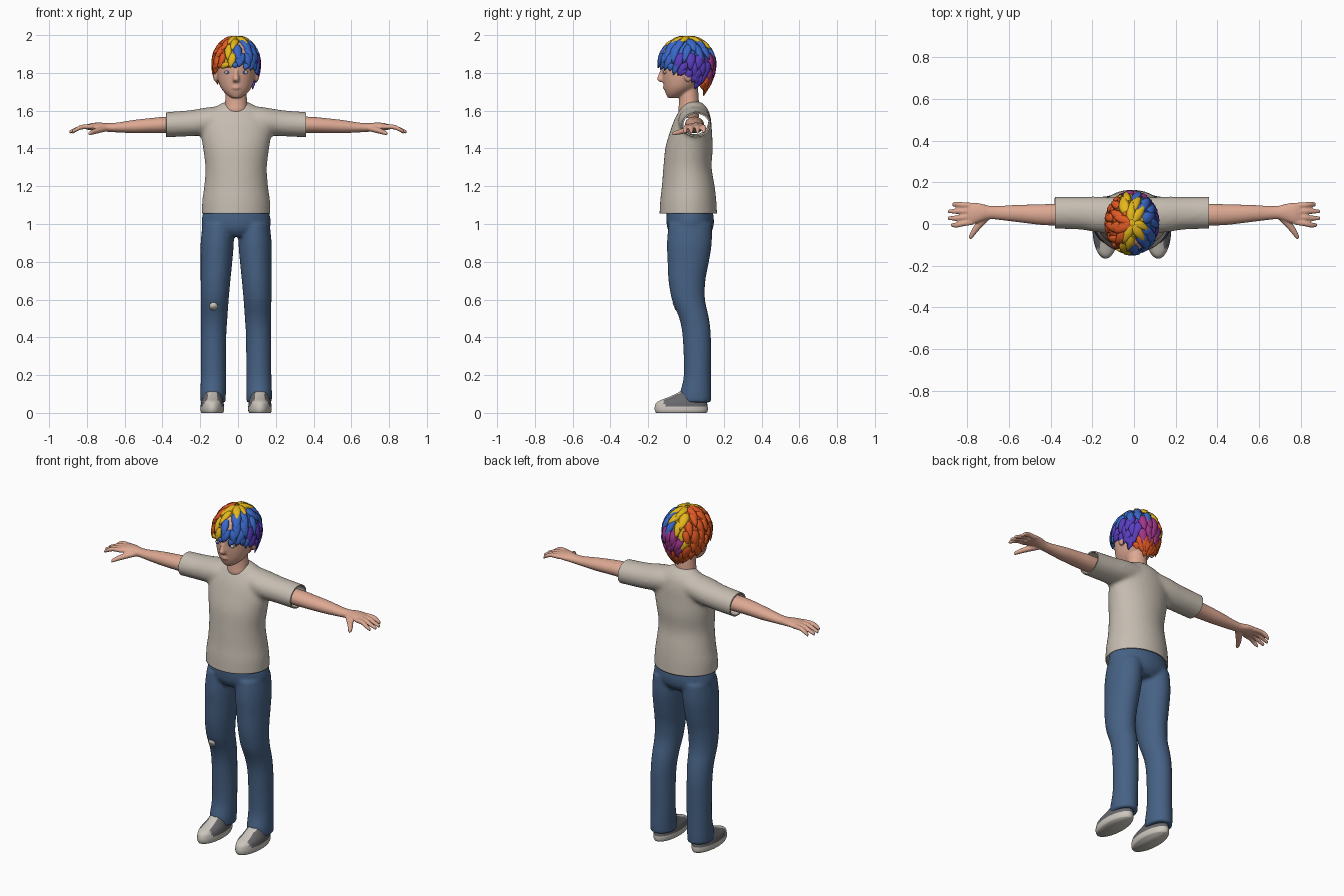
import bpy, bmesh, math, random
from math import sin, cos, pi
from mathutils import Vector, Matrix

random.seed(4)
if "Cube" in bpy.data.objects:
    bpy.data.objects.remove(bpy.data.objects["Cube"])
CX = -0.01
X, Y, Z = Vector((1, 0, 0)), Vector((0, 1, 0)), Vector((0, 0, 1))


def material(name, code):
    rgb = [(int(code[i:i + 2], 16) / 255) ** 2.2 for i in (0, 2, 4)]
    m = bpy.data.materials.new(name)
    m.use_nodes = True
    m.diffuse_color = (*rgb, 1)
    m.node_tree.nodes["Principled BSDF"].inputs["Base Color"].default_value = (*rgb, 1)
    return m


SHIRT = material("shirt beige", "C4BBAF")
DENIM = material("denim blue", "486284")
SKIN = material("skin", "DCA791")
WHITE = material("shoe off white", "CAC4BB")
GREY = material("shoe grey", "68686C")
HAIR = [material("hair " + n, c) for n, c in (
    ("orange", "E25A28"), ("yellow", "E3B522"), ("blue", "3C68C8"),
    ("purple", "5A40BE"), ("magenta", "A03A8C"))]


def finish(name, bm, mats, voxel=0, x=CX, smooth=4):
    """Turn a bmesh into a smooth object, fusing its parts when voxel is set."""
    bmesh.ops.recalc_face_normals(bm, faces=bm.faces)
    for f in bm.faces:
        f.smooth = True
    me = bpy.data.meshes.new(name)
    bm.to_mesh(me)
    bm.free()
    ob = bpy.data.objects.new(name, me)
    bpy.context.collection.objects.link(ob)
    for m in mats:
        me.materials.append(m)
    ob.location.x = x
    if voxel:
        r = ob.modifiers.new("fuse", "REMESH")
        r.mode, r.voxel_size, r.use_smooth_shade = "VOXEL", voxel, True
        s = ob.modifiers.new("soften", "SMOOTH")
        s.factor, s.iterations = 0.5, smooth
    return ob


def loft(bm, rings, u=X, v=Y, side=1, n=24, steps=4):
    """Closed tube through rings (x, y, z, radius u, radius v), eased between."""
    rows = []
    for i in range(len(rings) - 1):
        a, b = Vector(rings[i]), Vector(rings[i + 1])
        p = Vector(rings[max(i - 1, 0)])
        q = Vector(rings[min(i + 2, len(rings) - 1)])
        for k in range(steps):
            t = k / steps
            rows.append(a + (b - p) * t / 2 + (p - a * 2.5 + b * 2 - q / 2) * t * t
                        + (a * 1.5 - p / 2 - b * 1.5 + q / 2) * t ** 3)
    rows.append(Vector(rings[-1]))
    loops = []
    for r in rows:
        loop = []
        for j in range(n):
            a = 2 * pi * j / n
            p = Vector(r[:3]) + u * r[3] * cos(a) + v * r[4] * sin(a)
            loop.append(bm.verts.new((p.x * side, p.y, p.z)))
        loops.append(loop)
    for a, b in zip(loops, loops[1:]):
        for j in range(n):
            k = (j + 1) % n
            bm.faces.new((a[j], a[k], b[k], b[j]))
    bm.faces.new(loops[0])
    bm.faces.new(loops[-1])


def upright(bm, rows):
    """Loft centred on x = 0 from (z, y, half width, half depth)."""
    loft(bm, [(0, y, z, a, b) for z, y, a, b in rows], n=32)


def blob(bm, pos, size):
    bmesh.ops.create_uvsphere(bm, u_segments=16, v_segments=10, radius=1,
                              matrix=Matrix.Translation(pos) @ Matrix.Diagonal((*size, 1)))


# Shirt: torso and sleeves fused, then cut open at hem and cuffs
bm = bmesh.new()
upright(bm, [(1.02, .012, .182, .154), (1.12, .012, .18, .149), (1.2, .012, .169, .14),
             (1.3, .008, .163, .128), (1.4, .016, .175, .126), (1.48, .025, .186, .113),
             (1.55, .035, .18, .098), (1.6, .042, .14, .078), (1.635, .04, .085, .054),
             (1.648, .04, .058, .035)])
for s in (1, -1):
    loft(bm, [(.04, .045, 1.56, .08, .068), (.15, .045, 1.545, .087, .073),
              (.25, .052, 1.533, .079, .069), (.42, .055, 1.523, .077, .066)], Y, Z, s)
shirt = finish("shirt", bm, [SHIRT], .011, smooth=8)
bpy.context.view_layer.update()
graph = bpy.context.evaluated_depsgraph_get()
fused = bpy.data.meshes.new_from_object(shirt.evaluated_get(graph))
bm = bmesh.new()
bm.from_mesh(fused)
for co, no in (((0, 0, 1.055), -Z), ((.37, 0, 0), X), ((-.37, 0, 0), -X)):
    bmesh.ops.bisect_plane(bm, geom=bm.verts[:] + bm.edges[:] + bm.faces[:],
                           plane_co=co, plane_no=no, clear_outer=True)
bm.to_mesh(fused)
bm.free()
shirt.modifiers.clear()
shirt.data = fused
shell = shirt.modifiers.new("cloth thickness", "SOLIDIFY")
shell.thickness, shell.offset = .008, -1

# Jeans: hips and two legs
bm = bmesh.new()
upright(bm, [(.935, .02, .12, .09), (.97, .022, .172, .118), (1.02, .022, .183, .126),
             (1.1, .018, .165, .118)])
for s in (1, -1):
    loft(bm, [(.095, .022, 1, .083, .115), (.1, .018, .9, .088, .119), (.104, .012, .8, .084, .11),
              (.109, .005, .7, .079, .098), (.113, .013, .6, .074, .088),
              (.116, .043, .5, .07, .079), (.119, .057, .4, .067, .075),
              (.12, .06, .2, .067, .072), (.122, .05, .1, .068, .084),
              (.122, .05, .055, .067, .082)], side=s)
finish("jeans", bm, [DENIM], .01)

# Pale patch on the right knee
bm = bmesh.new()
bmesh.ops.create_cone(bm, cap_ends=True, segments=10, radius1=.022, radius2=.022, depth=.009,
                      matrix=Matrix.Translation((-.12, -.06, .565)) @ Matrix.Rotation(1.94, 4, "X"))
finish("knee_patch", bm, [WHITE])

# Head with neck, nose, lips and ears
bm = bmesh.new()
upright(bm, [(1.668, -.066, .026, .03), (1.69, -.05, .056, .057), (1.72, -.032, .08, .084),
             (1.76, -.015, .095, .108), (1.8, -.005, .102, .122), (1.85, 0, .104, .131),
             (1.91, 0, .1, .125), (1.96, 0, .07, .09)])
upright(bm, [(1.56, .022, .05, .045), (1.6, .016, .061, .056), (1.64, .016, .059, .053),
             (1.7, .015, .055, .05), (1.76, .01, .055, .05)])
loft(bm, [(0, -.118, 1.825, .01, .014), (0, -.128, 1.79, .012, .018),
          (0, -.131, 1.765, .018, .023), (0, -.122, 1.752, .014, .016)])
blob(bm, (0, -.113, 1.722), (.024, .01, .009))
for s in (1, -1):
    blob(bm, (s * .108, .012, 1.785), (.014, .022, .034))
finish("head", bm, [SKIN], .006, smooth=3)

# Eyes and brows
whites, irises, brows = bmesh.new(), bmesh.new(), bmesh.new()
for s in (1, -1):
    blob(whites, (s * .043, -.111, 1.803), (.02, .008, .009))
    blob(irises, (s * .042, -.1165, 1.803), (.007, .004, .007))
    blob(brows, (s * .045, -.1165, 1.831), (.023, .006, .003))
finish("eyes", whites, [WHITE])
finish("irises", irises, [HAIR[2]])
finish("brows", brows, [GREY])

# Arms with palm, fingers and thumb
for name, s in (("left_arm", 1), ("right_arm", -1)):
    bm = bmesh.new()
    loft(bm, [(.28, .045, 1.525, .05, .043), (.38, .045, 1.525, .052, .043),
              (.45, .045, 1.522, .049, .04), (.55, .05, 1.516, .042, .035),
              (.64, .053, 1.511, .034, .026), (.69, .055, 1.511, .032, .023),
              (.73, .055, 1.515, .042, .022), (.77, .051, 1.516, .051, .019),
              (.8, .05, 1.513, .046, .014)], Y, Z, s)
    for i, tip in enumerate((.872, .892, .893, .878)):
        y = .088 - .026 * i
        end = y + .006 - .007 * i
        loft(bm, [(.77, y, 1.514, .014, .013), (.82, (y + end) / 2, 1.514, .014, .013),
                  (.85, end, 1.504, .013, .012), (tip, end, 1.487, .009, .009)], Y, Z, s, 12)
    loft(bm, [(.7, .04, 1.506, .018, .016), (.74, 0, 1.496, .018, .016),
              (.77, -.04, 1.486, .014, .013), (.787, -.07, 1.478, .009, .009)],
         Vector((.8, .6, 0)), Z, s, 12)
    finish(name, bm, [SKIN], .005, x=0, smooth=3)

# Shoes: light sole, toe cap and tongue, grey sides
for name, s in (("left_shoe", 1), ("right_shoe", -1)):
    bm = bmesh.new()
    loft(bm, [(.126, -.025, 0, .057, .134), (.126, -.025, .012, .062, .14),
              (.126, -.025, .034, .062, .14), (.126, -.02, .06, .058, .13),
              (.125, .01, .085, .05, .098), (.124, .035, .112, .044, .068)], side=s, n=48)
    for f in bm.faces:
        c = f.calc_center_median()
        tongue = abs(c.x - s * .126) < .024 and c.y < 0
        f.material_index = int(c.z > .034 and c.y > -.115 and not tongue)
    finish(name, bm, [WHITE, GREY])


# Hair: coloured cap covered by overlapping pointed locks
def scalp(phi, s, k=1):
    """Point on the hair surface; s runs from the crown (0) to the nape (2)."""
    r, h = sin(s * pi / 2), .143 * cos(s * pi / 2)
    if s > 1:
        r, h = 1 - .4 * (s - 1) ** 2, -.16 * (s - 1)
    return Vector((.124 * r * k * cos(phi), .149 * r * k * sin(phi) + .005, 1.85 + h * k))


def hairline(phi):
    return 1.42 + .45 * sin(phi) + .1 * sin(phi) ** 2


def hair_colour(p):
    if p.y > .03 and p.z < 1.765 and p.x < .07:
        return 0
    if p.y > .06 and p.z < 1.875 and -.045 < p.x < .065:
        return 4
    if p.z < 1.88 and p.x > .03 and p.y > -.05:
        return 3
    d = p.x - .025 + 3.2 * p.y ** 2
    return 0 if d < -.042 else 1 if d < .03 else 2


bm = bmesh.new()
N, M = 48, 14
grid = [[bm.verts.new(scalp(2 * pi * j / N, .02 + (hairline(2 * pi * j / N) - .1) * i / M, .95))
         for j in range(N)] for i in range(M + 1)]
bm.faces.new(grid[0])
for a, b in zip(grid, grid[1:]):
    for j in range(N):
        bm.faces.new((a[j], a[(j + 1) % N], b[(j + 1) % N], b[j]))
for f in bm.faces:
    f.material_index = hair_colour(f.calc_center_median())


def lock(phi, s0, length, swirl, width):
    colour = hair_colour(scalp(phi + swirl / 2, s0 + length / 2))
    loops = []
    for i, w in enumerate((.7, 1, .9, .6, .08)):
        t = i / 4
        ph, s = phi + swirl * t, s0 + length * t
        p = scalp(ph, s, .955 + .085 * t * t)
        out = Vector((cos(ph) * min(s, 1), sin(ph) * min(s, 1), max(0, 1 - s))).normalized()
        along = scalp(ph + swirl * .1, s + .1) - scalp(ph, s)
        across = out.cross(along).normalized()
        loops.append([bm.verts.new(p + across * width * w * cos(a * pi / 3)
                                   + out * .014 * w * sin(a * pi / 3)) for a in range(6)])
    faces = [bm.faces.new(loops[-1])]
    for a, b in zip(loops, loops[1:]):
        faces += [bm.faces.new((a[j], a[(j + 1) % 6], b[(j + 1) % 6], b[j])) for j in range(6)]
    for f in faces:
        f.material_index = colour


for row in range(8):
    s0 = .06 + .23 * row
    count = int(7 + 13 * min(s0, 1))
    for j in range(count):
        phi = 2 * pi * (j + .5 * (row % 2) + random.uniform(-.2, .2)) / count
        room = hairline(phi) - s0 + random.uniform(0, .1)
        if room > .15:
            lock(phi, s0, min(random.uniform(.38, .5), room),
                 random.uniform(-.35, .1), random.uniform(.022, .03))
finish("hair", bm, HAIR)
